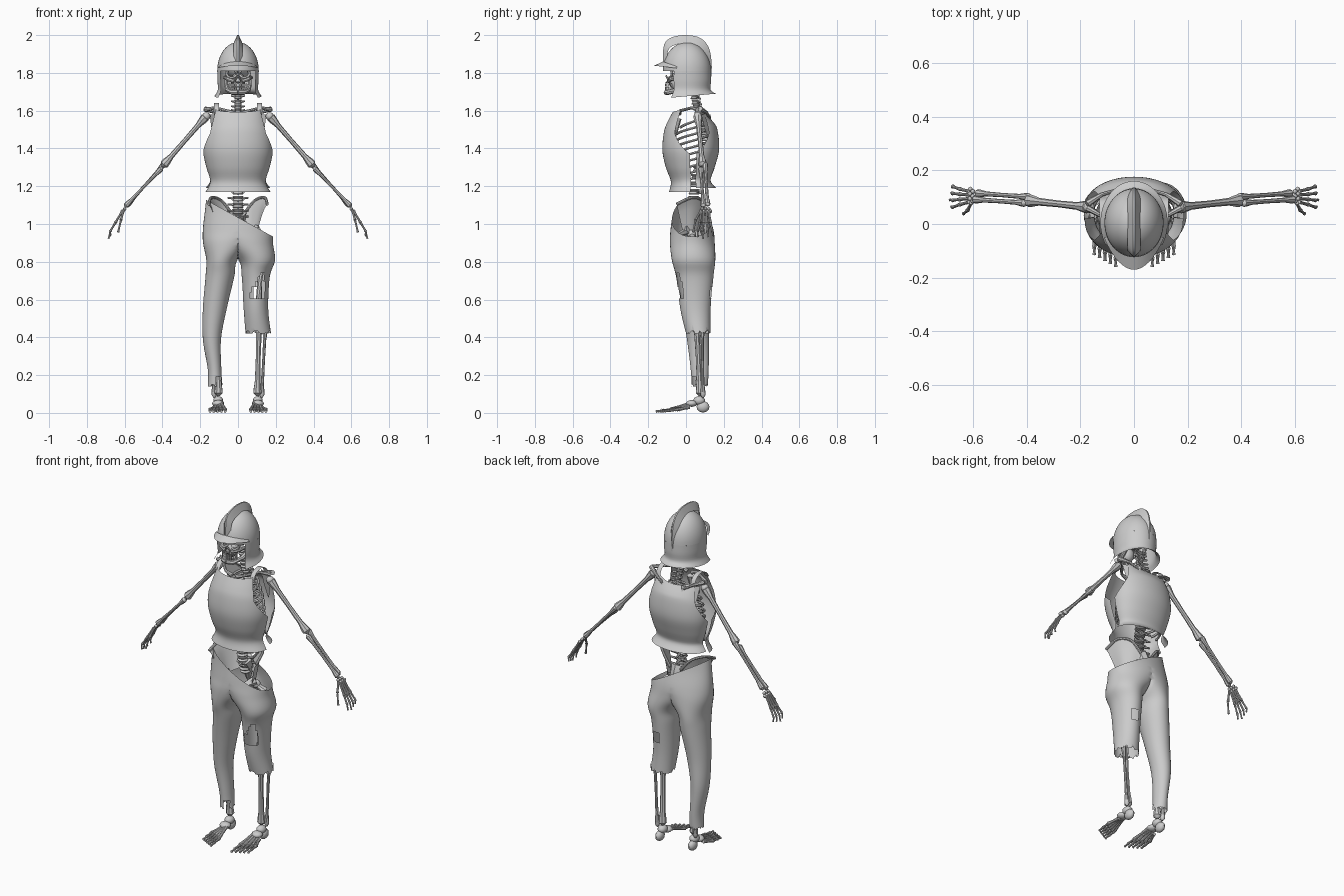
import bpy, bmesh, random
from math import sin, cos, pi, radians
from mathutils import Vector, Matrix

random.seed(4)
if "Cube" in bpy.data.objects:
    bpy.data.objects.remove(bpy.data.objects["Cube"], do_unlink=True)

grey = bpy.data.materials.new("plain_grey")
grey.use_nodes = True
grey.diffuse_color = (0.6, 0.6, 0.6, 1)
grey.node_tree.nodes["Principled BSDF"].inputs["Base Color"].default_value = (0.6, 0.6, 0.6, 1)


def finish(name, bm, angle=40):
    mesh = bpy.data.meshes.new(name)
    bm.to_mesh(mesh)
    bm.free()
    mesh.materials.append(grey)
    ob = bpy.data.objects.new(name, mesh)
    bpy.context.collection.objects.link(ob)
    bpy.ops.object.select_all(action='DESELECT')
    ob.select_set(True)
    bpy.context.view_layer.objects.active = ob
    bpy.ops.object.shade_smooth_by_angle(angle=radians(angle))
    return ob


def spline(rows, steps):
    """Smooth curve through rows of numbers."""
    out = []
    for i in range(len(rows) - 1):
        a, b, c, d = (rows[min(max(i + k, 0), len(rows) - 1)] for k in (-1, 0, 1, 2))
        for j in range(steps):
            t = j / steps
            out.append([q + t / 2 * (r - p + t * (2 * p - 5 * q + 4 * r - s + t * (3 * (q - r) + s - p)))
                        for p, q, r, s in zip(a, b, c, d)])
    return out + [list(rows[-1])]


def grid(bm, rows, closed=False):
    """Skin equal rows of points."""
    vs = [[bm.verts.new(p) for p in row] for row in rows]
    n = len(vs[0])
    for a, b in zip(vs, vs[1:]):
        for i in range(n if closed else n - 1):
            k = (i + 1) % n
            bm.faces.new((a[i], a[k], b[k], b[i]))
    return vs


def tube(bm, pts, radii, seg=8):
    pts = [Vector(p) for p in pts]
    rows = []
    for i, p in enumerate(pts):
        q = (pts[min(i + 1, len(pts) - 1)] - pts[max(i - 1, 0)]).to_track_quat('Z', 'Y')
        r = radii[i] if isinstance(radii, (list, tuple)) else radii
        rows.append([p + q @ Vector((r * cos(2 * pi * k / seg), r * sin(2 * pi * k / seg), 0)) for k in range(seg)])
    vs = grid(bm, rows, True)
    bm.faces.new(vs[0][::-1])
    bm.faces.new(vs[-1])


def bone(bm, a, b, r, knob=1.9):
    """Shaft with swollen ends."""
    a, b = Vector(a), Vector(b)
    ts = (0, .04, .1, .2, .5, .8, .9, .96, 1)
    ks = (.6, knob, knob * .9, 1.15, 1, 1.15, knob * .9, knob, .6)
    tube(bm, [a.lerp(b, t) for t in ts], [r * k for k in ks])


def ball(bm, c, size, seg=16):
    m = Matrix.Translation(c) @ Matrix.Diagonal((*size, 1))
    bmesh.ops.create_uvsphere(bm, u_segments=seg, v_segments=seg // 2 + 2, radius=1, matrix=m)


def block(bm, c, size):
    bmesh.ops.create_cube(bm, size=1, matrix=Matrix.Translation(c) @ Matrix.Diagonal((*size, 1)))


def span(n, a, b):
    return [a + (b - a) * i / (n - 1) for i in range(n)]


# Helmet: dome, neck and cheek guard, brim
bm = bmesh.new()
grid(bm, [[(.11 * cos(e) * sin(t), .005 + .127 * cos(e) * cos(t), 1.81 + .153 * sin(e))
           for t in span(48, 0, 2 * pi * 47 / 48)] for e in span(14, 0, pi / 2 - .01)], True)
guard = spline([(1.81, .11, .127, 0), (1.76, .109, .128, 0), (1.71, .107, .126, 0), (1.69, .125, .155, 1)], 4)
grid(bm, [[(rx * sin(t), .005 + ry * cos(t), z - k * .022 * (1 - cos(t)) / 1.6) for t in span(40, -2.15, 2.15)]
          for z, rx, ry, k in guard])
grid(bm, [[((.11 + .012 * k) * sin(t), .005 - (.127 + .048 * k * cos(t) ** 2) * cos(t),
            1.815 + .045 * cos(t) * (1 - .5 * k)) for t in span(25, -1.15, 1.15)] for k in span(4, 0, 1)])
finish("helmet", bm)

# Crest: wedge over the dome
bm = bmesh.new()
ridge = spline([(-.122, 1.86), (-.116, 1.95), (-.075, 1.988), (0, 2), (.075, 1.985), (.12, 1.935),
                (.136, 1.85), (.133, 1.77)], 4)
grid(bm, [[(-.024, y * .82, 1.8 + (z - 1.8) * .78), (-.004, y, z), (.004, y, z),
           (.024, y * .82, 1.8 + (z - 1.8) * .78)] for y, z in ridge])
finish("helmet_crest", bm)

# Skull with sockets, cheekbones, jaw and teeth
bm = bmesh.new()
ball(bm, (0, .015, 1.85), (.078, .095, .085))
ball(bm, (0, -.055, 1.755), (.038, .035, .045))
for s in (-1, 1):
    tube(bm, [(s * (.034 + .026 * cos(t)), -.088 + .014 * abs(cos(t)), 1.797 + .024 * sin(t))
              for t in span(17, 0, 2 * pi)], .008, 6)
    tube(bm, [(s * .02, -.09, 1.755), (s * .055, -.08, 1.768), (s * .072, -.03, 1.775), (s * .07, .02, 1.78)],
         [.01, .011, .008, .006])
    tube(bm, [(0, -.105, 1.697), (s * .03, -.095, 1.697), (s * .055, -.04, 1.71), (s * .062, .005, 1.735),
              (s * .062, .01, 1.785)], [.014, .014, .013, .011, .007])
    tube(bm, [(0, -.105, 1.785), (s * .014, -.096, 1.765), (s * .013, -.098, 1.752), (0, -.104, 1.75)], .005, 6)
    for i in range(5):
        for z in (1.718, 1.735):
            block(bm, (s * (.005 + .0095 * i), -.107 + .0018 * i * i, z), (.008, .009, .015))
finish("skull", bm)

# Spine
bm = bmesh.new()
for y, z in spline([(.07, .99), (.04, 1.1), (.055, 1.25), (.1, 1.42), (.09, 1.54), (.055, 1.62), (.035, 1.72)], 4):
    k = 1 if z < 1.3 else .8 if z < 1.55 else .65
    tube(bm, [(0, y, z - .014), (0, y, z - .009), (0, y, z), (0, y, z + .009), (0, y, z + .014)],
         [.027 * k, .029 * k, .021 * k, .029 * k, .027 * k], 12)
    tube(bm, [(0, y + .015, z), (0, y + .055 * k, z - .014)], [.009, .005], 6)
    for s in (-1, 1):
        tube(bm, [(s * .01, y + .018, z), (s * .055 * k, y + .026, z + .004)], [.008, .005], 6)
finish("spine", bm)

# Rib cage with breastbone
bm = bmesh.new()
for i, z in enumerate(span(10, 1.58, 1.28)):
    w = .07 + .065 * sin(min(i / 5, 1) * pi / 2)
    end = 2.75 if i < 7 else 2.3 - .3 * (i - 7)
    for s in (-1, 1):
        tube(bm, [(s * w * sin(t), .035 + (.09 - .02 * (i == 0)) * cos(t), z - .025 * t) for t in span(14, .15, end)],
             .007, 6)
tube(bm, [(0, -.045, 1.56), (0, -.055, 1.5), (0, -.06, 1.4), (0, -.055, 1.34)], [.022, .014, .016, .006])
finish("rib_cage", bm)

# Cuirass: rows of height, half width, front and back depth, widest angle of front and back, shoulder half width
armour = spline([(1.17, .172, -.09, .16), (1.225, .147, -.08, .13), (1.3, .168, -.107, .152), (1.39, .186, -.125, .175),
                 (1.48, .178, -.118, .17), (1.54, .16, -.1, .152), (1.605, .14, -.07, .118)], 5)
for name, side, low in (("breastplate", 2, 0), ("backplate", 3, .02)):
    bm = bmesh.new()
    rows = []
    for row in armour:
        z, rx, depth = row[0], row[1], row[side] - .04
        k = max(0, (z - 1.38) / .225)
        reach = 1.5 - .55 * min(1, k * 2.2) ** .7 + .05 * k
        rise = low * max(0, (1.25 - z) / .08)
        dip = (.012 if side == 2 else .035) * max(0, k - .6) * 2.5
        rows.append([(rx * sin(u * reach), .04 + depth * cos(u * reach) ** .8,
                      z + rise - dip * (1 - u * u)) for u in span(33, -1, 1)])
    grid(bm, rows)
    finish(name, bm)

# Shoulder straps
bm = bmesh.new()
for s in (-1, 1):
    path = spline([(-.035, 1.59), (-.01, 1.625), (.04, 1.64), (.085, 1.62), (.105, 1.575)], 4)
    grid(bm, [[(s * (.1 + w), y, z) for w in (0, .014, .028)] for y, z in path])
finish("shoulder_straps", bm)

# Pelvis
bm = bmesh.new()
tube(bm, [(0, .06, 1.06), (0, .095, 1.0), (0, .1, .92)], [.045, .035, .01])
for s in (-1, 1):
    top = spline([(.035, .1, 1.06), (.09, .085, 1.125), (.14, .03, 1.14), (.155, -.05, 1.105)], 5)
    low = spline([(.035, .08, .99), (.07, .06, .97), (.095, .03, .96), (.105, -.02, .97)], 5)
    grid(bm, [[(s * (a[0] + (b[0] - a[0]) * t ** .7), a[1] + (b[1] - a[1]) * t, a[2] + (b[2] - a[2]) * t)
               for t in span(7, 0, 1)] for a, b in zip(top, low)])
    tube(bm, [(s * p[0], p[1], p[2]) for p in top], .008)
    tube(bm, [(s * .1, .02, .97), (s * .055, -.035, .945), (s * .006, -.05, .915), (s * .03, -.02, .87),
              (s * .06, .04, .85), (s * .09, .04, .93)], [.028, .012, .015, .01, .016, .02])
finish("pelvis", bm)


# Trousers: rows of height, inner and outer side, front, back; one leg torn short
waist = [(1.16, -.165, .165, -.07, .1), (1.07, -.175, .175, -.07, .115), (.97, -.186, .186, -.082, .145),
         (.9, -.1, .185, -.085, .152)]
right_leg = [(.81, .002, .168, -.075, .152), (.72, .02, .172, -.052, .145), (.55, .06, .186, -.02, .125),
             (.39, .09, .186, .005, .122), (.23, .088, .16, .025, .12), (.14, .082, .16, .03, .115)]
left_leg = [(.81, .002, .196, -.075, .155), (.72, .02, .168, -.052, .145), (.55, .03, .16, -.03, .13),
            (.42, .04, .175, 0, .13)]
bm = bmesh.new()
for s, leg in ((-1, right_leg), (1, left_leg)):
    rows = []
    for z, xi, xo, yf, yb in spline(waist + leg, 6):
        rows.append([(s * max(0, (xi + xo) / 2 + (xo - xi) / 2 * cos(t)), (yf + yb) / 2 + (yb - yf) / 2 * sin(t), z)
                     for t in span(40, 0, 2 * pi * 39 / 40)])
    vs = grid(bm, rows, True)
    for v in vs[-1]:
        v.co.z += random.choice((0, 0, .02, .045)) * random.random()


def torn(c):
    front = c.y < .03 and .6 < c.z < .73 and .05 < c.x < .14 and c.z < .5 + 2 * c.x
    back = c.y > .08 and .62 < c.z < .68 and .085 < c.x < .125
    hem = c.x < -.09 and c.x > -.115 and c.y < .07 and c.z < .2
    return front or back or hem


gone = [f for f in bm.faces if all(abs(v.co.x) < 1e-5 for v in f.verts) or torn(f.calc_center_median())]
bmesh.ops.delete(bm, geom=gone, context='FACES')
bmesh.ops.remove_doubles(bm, verts=bm.verts, dist=.003)
bmesh.ops.bisect_plane(bm, geom=bm.verts[:] + bm.edges[:] + bm.faces[:], plane_co=(0, 0, 1.035),
                       plane_no=(.55, 0, 1), clear_outer=True)
bmesh.ops.recalc_face_normals(bm, faces=bm.faces)
finish("torn_trousers", bm, 60)

# Limbs, mirrored
for s, side in ((1, "left"), (-1, "right")):
    def m(x, y, z):
        return Vector((s * x, y, z))

    bm = bmesh.new()
    tube(bm, [m(.015, -.035, 1.585), m(.06, -.03, 1.6), m(.12, .03, 1.615), m(.175, .06, 1.605)], [.012, .008, .008, .012])
    tube(bm, [m(.07, .125, 1.56), m(.12, .11, 1.59), m(.175, .075, 1.61)], [.006, .008, .014])
    grid(bm, [[m(.06, .13, 1.58), m(.15, .08, 1.58)], [m(.07, .14, 1.5), m(.14, .1, 1.5)],
              [m(.1, .14, 1.42), m(.11, .135, 1.42)]])
    finish(side + "_shoulder", bm)

    bm = bmesh.new()
    ball(bm, m(.168, .062, 1.57), (.022, .022, .022), 12)
    bone(bm, m(.165, .062, 1.575), m(.4, .088, 1.305), .0125)
    bone(bm, m(.385, .1, 1.325), m(.59, .115, 1.095), .008)
    bone(bm, m(.4, .078, 1.3), m(.6, .092, 1.09), .008)
    finish(side + "_arm_bones", bm)

    bm = bmesh.new()
    for i in range(6):
        ball(bm, m(.6 + .01 * (i % 2), .085 + .009 * i, 1.08 - .012 * (i % 2)), (.009, .009, .01), 8)
    for i in range(4):
        y, y2 = .082 + .013 * i, .062 + .026 * i
        tip = m(.685 - .006 * abs(i - 1), y2 + .002, .922 + .008 * abs(i - 1))
        knuckle = m(.65, (y + y2) / 2, 1.005)
        mid = m(.677, y2, .96)
        bone(bm, m(.612, y, 1.07), knuckle, .0055, 1.5)
        bone(bm, knuckle, mid, .005, 1.5)
        bone(bm, mid, tip, .004, 1.4)
    bone(bm, m(.605, .08, 1.075), m(.62, .05, 1.02), .0055, 1.5)
    bone(bm, m(.62, .05, 1.02), m(.635, .038, .955), .0045, 1.5)
    finish(side + "_hand", bm)

    bm = bmesh.new()
    ball(bm, m(.1, .03, .945), (.024, .024, .024), 12)
    tube(bm, [m(.105, .03, .94), m(.145, .035, .92), m(.14, .04, .86), m(.115, .04, .7), m(.108, .05, .55),
              m(.108, .055, .5)], [.014, .022, .016, .014, .018, .032])
    ball(bm, m(.108, .02, .52), (.02, .012, .022), 10)
    bone(bm, m(.112, .055, .49), m(.102, .075, .09), .0135, 1.7)
    bone(bm, m(.145, .085, .46), m(.125, .09, .08), .0075)
    finish(side + "_leg_bones", bm)

    bm = bmesh.new()
    ball(bm, m(.105, .07, .065), (.026, .032, .024), 12)
    ball(bm, m(.108, .09, .032), (.022, .034, .03), 12)
    ball(bm, m(.105, .03, .05), (.032, .03, .018), 12)
    for i in range(5):
        x, x2 = .087 + .01 * i, .068 + .02 * i
        toe = -.16 + .011 * i
        bone(bm, m(x, .02, .05 - .005 * i), m(x2, toe + .075, .018), .0075, 1.4)
        bone(bm, m(x2, toe + .075, .017), m(x2, toe + .03, .013), .006, 1.5)
        bone(bm, m(x2, toe + .03, .012), m(x2, toe, .0075), .005, 1.5)
    finish(side + "_foot", bm)
